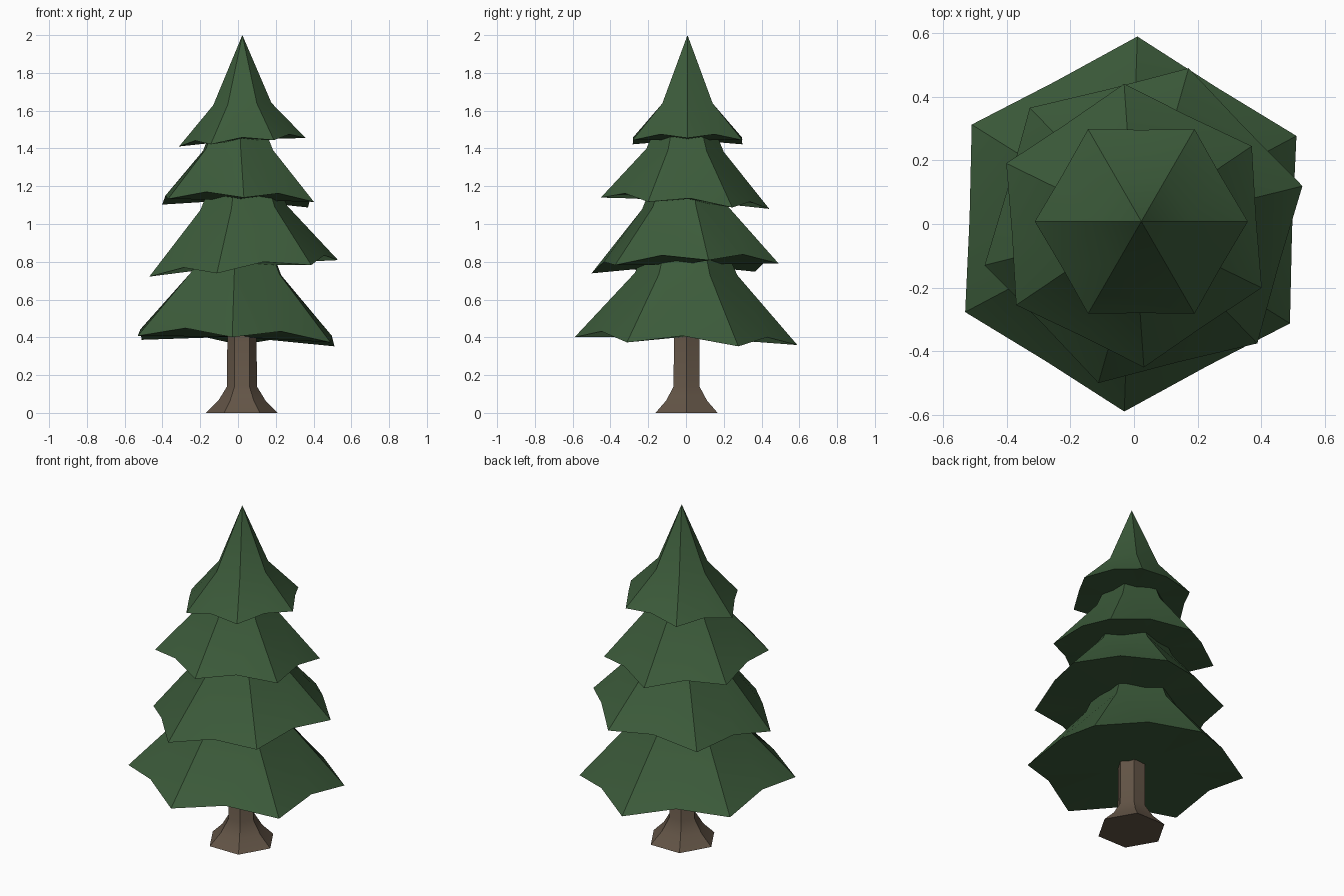
import bpy
from math import cos, sin, radians

if "Cube" in bpy.data.objects:
    bpy.data.objects.remove(bpy.data.objects["Cube"])


def material(name, rgb):
    m = bpy.data.materials.new(name)
    m.diffuse_color = (*rgb, 1)
    m.use_nodes = True
    m.node_tree.nodes["Principled BSDF"].inputs["Base Color"].default_value = m.diffuse_color
    return m


def make(name, verts, faces, mat, angle):
    me = bpy.data.meshes.new(name)
    me.from_pydata(verts, [], faces)
    me.materials.append(mat)
    ob = bpy.data.objects.new(name, me)
    bpy.context.collection.objects.link(ob)
    bpy.ops.object.select_all(action='DESELECT')
    ob.select_set(True)
    bpy.context.view_layer.objects.active = ob
    bpy.ops.object.shade_smooth_by_angle(angle=radians(angle))
    return ob


def polar(cx, cy, r, deg):
    return cx + r * cos(radians(deg)), cy + r * sin(radians(deg))


green = material("needles", (0.045, 0.105, 0.043))
brown = material("bark", (0.125, 0.09, 0.062))


def tier(name, center, r, rot, z, ring_z, apex_z, tilt):
    """Six-sided bough skirt: drooping corners, raised edge middles, kinked cone."""
    cx, cy = center

    def rim_point(rad, deg, height, amount=1.0):
        x, y = polar(cx, cy, rad, deg)
        return x, y, height + amount * (tilt[0] * (x - cx) + tilt[1] * (y - cy))

    verts = []
    for i in range(6):
        a = rot + 60 * i
        verts.append(rim_point(r, a, z))
        verts.append(rim_point(r * 0.86, a + 30, z + 0.076 * r))
    verts += [rim_point(r * 0.46, rot + 60 * i, ring_z, 0.6) for i in range(6)]
    verts += [(cx, cy, apex_z), (cx, cy, z + 0.04 * r)]
    faces = []
    for i in range(6):
        c, m, n = 2 * i, 2 * i + 1, (2 * i + 2) % 12
        p, q = 12 + i, 12 + (i + 1) % 6
        faces += [(c, m, p), (m, q, p), (m, n, q), (p, q, 18), (m, c, 19), (n, m, 19)]
    make(name, verts, faces, green, 30)


# Boughs, bottom to top
tier("boughs_bottom", (-0.01, 0.0), 0.59, 28, 0.38, 0.735, 1.35, (-0.035, -0.034))
tier("boughs_lower_middle", (0.03, -0.005), 0.515, 14, 0.765, 1.085, 1.63, (0.08, 0.03))
tier("boughs_upper_middle", (0.0, -0.005), 0.447, 34, 1.11, 1.39, 1.87, (-0.015, -0.068))
tier("boughs_top", (0.023, 0.008), 0.335, 0, 1.433, 1.635, 2.0, (0.067, 0.0))

# Flared six-sided trunk
profile = [(0.19, 0), (0.125, 0.065), (0.079, 0.14), (0.077, 0.5)]
verts = [(*polar(0.021, 0.003, r, 60 * i), z) for r, z in profile for i in range(6)]
faces = [(6 * k + i, 6 * k + (i + 1) % 6, 6 * k + 6 + (i + 1) % 6, 6 * k + 6 + i)
         for k in range(3) for i in range(6)]
faces += [tuple(range(5, -1, -1)), tuple(range(18, 24))]
make("trunk", verts, faces, brown, 40)
